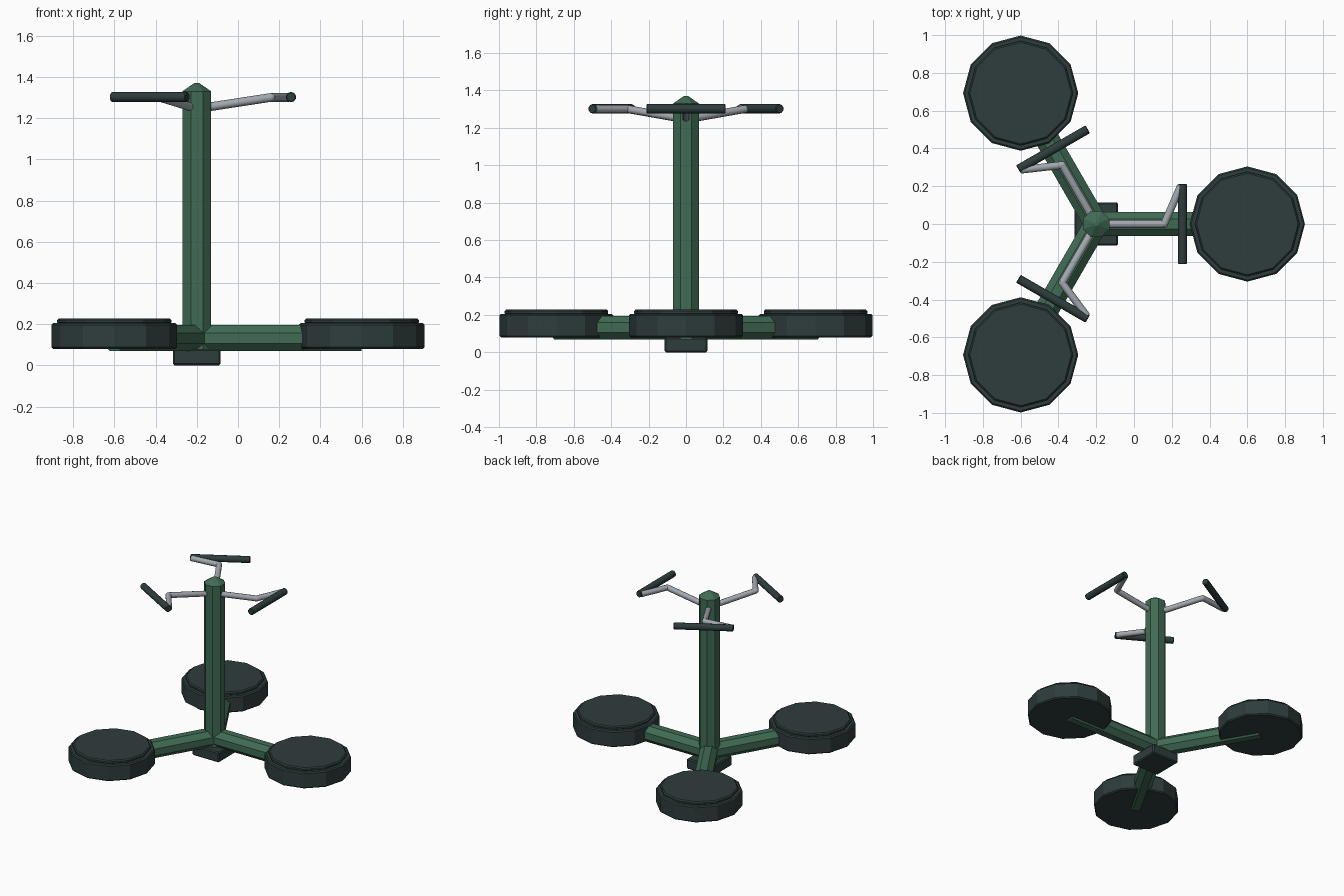
import bpy
from math import radians, cos, pi
from mathutils import Vector, Matrix

cube = bpy.data.objects.get("Cube")
if cube:
    bpy.data.objects.remove(cube)


def make_material(name, rgb):
    mat = bpy.data.materials.new(name)
    mat.use_nodes = True
    mat.diffuse_color = (*rgb, 1)
    mat.node_tree.nodes["Principled BSDF"].inputs["Base Color"].default_value = (*rgb, 1)
    return mat


GREEN = make_material("green paint", (0.053, 0.15, 0.09))
DARK = make_material("dark rubber", (0.028, 0.046, 0.046))
STEEL = make_material("grey steel", (0.36, 0.39, 0.43))
HUB = Vector((-0.2, 0, 0))


def finish(obj, name, mat, bevel=0):
    obj.name = name
    obj.data.materials.append(mat)
    if bevel:
        mod = obj.modifiers.new("soft edges", "BEVEL")
        mod.width = bevel
        mod.segments = 1
        mod.limit_method = "ANGLE"
        mod.angle_limit = radians(40)
    return obj


def rod(name, a, b, radius, sides, mat, twist=0, tip=None, smooth=False, bevel=0):
    """Prism from a to b; tip is the radius at b."""
    a, b = Vector(a), Vector(b)
    bpy.ops.mesh.primitive_cone_add(vertices=sides, radius1=radius,
                                    radius2=radius if tip is None else tip,
                                    depth=(b - a).length)
    obj = finish(bpy.context.object, name, mat, bevel)
    obj.data.transform(Matrix.Rotation(twist, 4, "Z"))
    turn = (b - a).to_track_quat("Z", "Y").to_matrix().to_4x4()
    obj.matrix_world = Matrix.Translation((a + b) / 2) @ turn
    if smooth:
        bpy.ops.object.shade_smooth_by_angle(angle=radians(50))
    return obj


# Central post with pointed cap, and foot block
FLAT = pi / 8
POST_R = 0.07 / cos(FLAT)
rod("post", HUB + Vector((0, 0, 0.07)), HUB + Vector((0, 0, 1.33)), POST_R, 8, GREEN, FLAT)
rod("post_cap", HUB + Vector((0, 0, 1.33)), HUB + Vector((0, 0, 1.37)), POST_R, 8, GREEN,
    FLAT, tip=0.012)
bpy.ops.mesh.primitive_cube_add(size=1, location=HUB + Vector((0, 0, 0.04)))
foot = finish(bpy.context.object, "foot_block", DARK, 0.008)
foot.scale = (0.23, 0.23, 0.08)
bpy.ops.object.transform_apply(location=False, rotation=False, scale=True)

# Three identical stations around the post
for i, side in enumerate(("left", "back", "front")):
    spin = Matrix.Rotation(i * 2 * pi / 3, 3, "Z")

    def at(out, across, z):
        return HUB + spin @ Vector((out, across, z))

    rod(side + "_arm", at(0, 0, 0.132), at(0.8, 0, 0.132), 0.063 / cos(FLAT), 8, GREEN, FLAT)
    # Standing disc with a raised pad
    rod(side + "_disc", at(0.8, 0, 0.08), at(0.8, 0, 0.205), 0.305, 12, DARK, bevel=0.008)
    rod(side + "_disc_pad", at(0.8, 0, 0.2), at(0.8, 0, 0.228), 0.277, 12, DARK, bevel=0.008)
    # Bent handlebar and grip
    elbow, end = at(0.36, 0, 1.3), at(0.447, 0.2, 1.3)
    rod(side + "_handle_stem", at(0, 0, 1.245), elbow, 0.021, 10, STEEL, smooth=True)
    rod(side + "_handle_bend", elbow, end, 0.021, 10, STEEL, smooth=True)
    bpy.ops.mesh.primitive_uv_sphere_add(segments=10, ring_count=6, radius=0.021, location=elbow)
    finish(bpy.context.object, side + "_handle_elbow", STEEL)
    bpy.ops.object.shade_smooth_by_angle(angle=radians(50))
    rod(side + "_grip", at(0.457, -0.212, 1.302), at(0.457, 0.212, 1.302), 0.025, 10, DARK,
        smooth=True, bevel=0.004)
